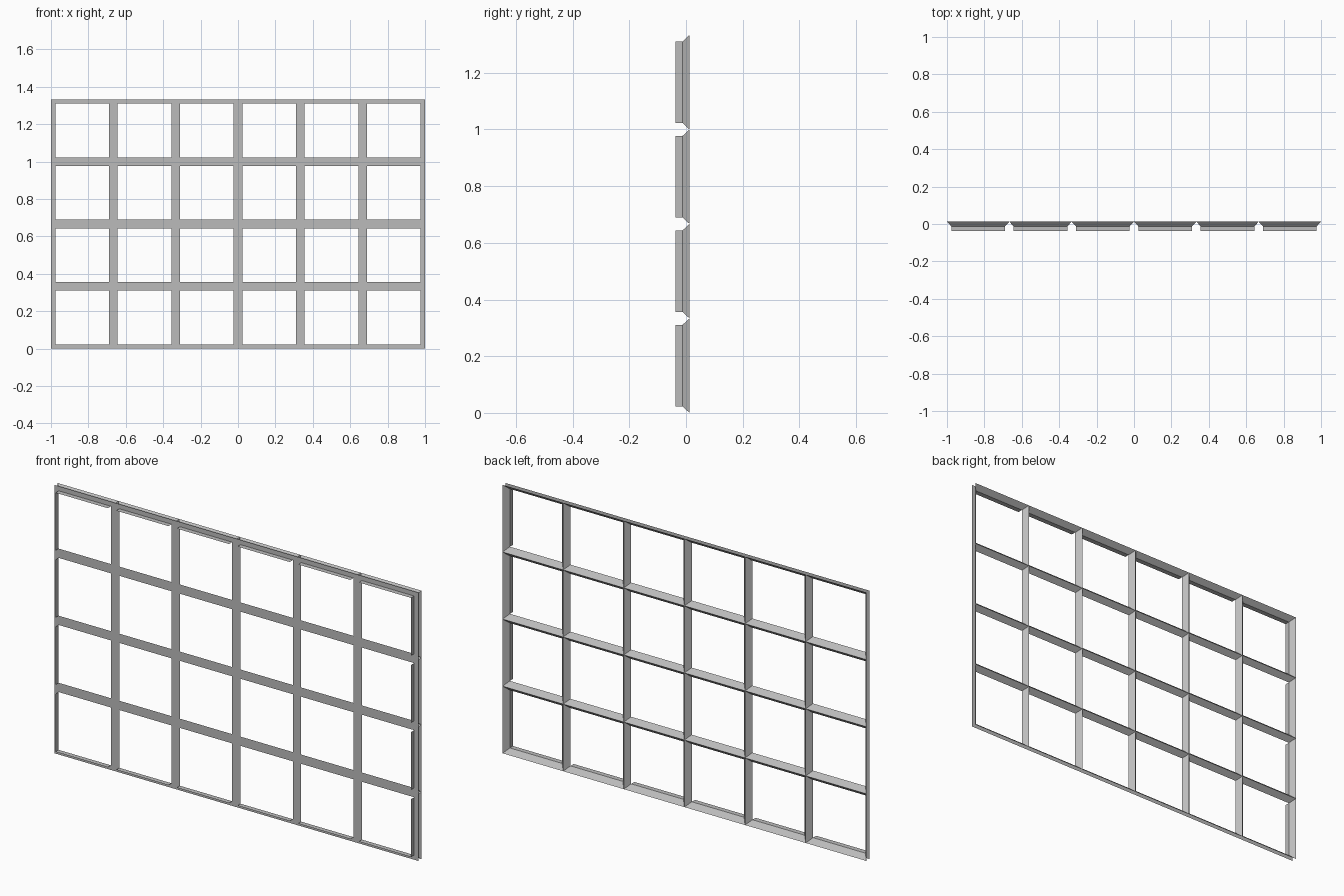
import bpy, bmesh
from math import pi
from mathutils import Matrix, Vector

cube = bpy.data.objects.get("Cube")
if cube:
    bpy.data.objects.remove(cube, do_unlink=True)

COLUMNS, ROWS = 6, 4
HEIGHT = 2 * ROWS / COLUMNS
DEPTH = 0.025       # front to back thickness
BAR = 0.023         # half width of a bar on the front

grey = bpy.data.materials.new("Grey")
grey.use_nodes = True
colour = (0.5, 0.5, 0.5, 1)
grey.diffuse_color = colour
grey.node_tree.nodes["Principled BSDF"].inputs["Base Color"].default_value = colour

bm = bmesh.new()


def lattice_layer(z, slope):
    """Grid of cells, each inset to an opening; returns the outer edges."""
    matrix = Matrix.Translation((0, 0, z)) @ Matrix.Diagonal((1, HEIGHT / 2, 1, 1))
    verts = bmesh.ops.create_grid(bm, x_segments=COLUMNS, y_segments=ROWS,
                                  size=1, matrix=matrix)["verts"]
    cells = list({f for v in verts for f in v.link_faces})
    rim = list({e for v in verts for e in v.link_edges if e.is_boundary})
    bmesh.ops.inset_individual(bm, faces=cells, thickness=BAR, depth=slope,
                               use_even_offset=True)
    openings = [f for f in bm.faces if f.calc_area() > 0.03]
    bmesh.ops.delete(bm, geom=openings, context='FACES_ONLY')
    return rim


# Sloping bar sides that meet in a ridge at the back
rim = lattice_layer(-DEPTH / 2, DEPTH)

# Straight outer sides of the frame
new = bmesh.ops.extrude_edge_only(bm, edges=rim)["geom"]
bmesh.ops.translate(bm, vec=Vector((0, 0, DEPTH)),
                    verts=[g for g in new if isinstance(g, bmesh.types.BMVert)])

# Flat front of the bars
lattice_layer(DEPTH / 2, 0)

bmesh.ops.remove_doubles(bm, verts=bm.verts, dist=0.0005)
bmesh.ops.recalc_face_normals(bm, faces=bm.faces)

# Stand the lattice upright, front towards -y
bm.transform(Matrix.Translation((0, 0, HEIGHT / 2)) @ Matrix.Rotation(pi / 2, 4, 'X'))

mesh = bpy.data.meshes.new("window_lattice")
bm.to_mesh(mesh)
bm.free()
mesh.materials.append(grey)
lattice = bpy.data.objects.new("window_lattice", mesh)
bpy.context.collection.objects.link(lattice)
